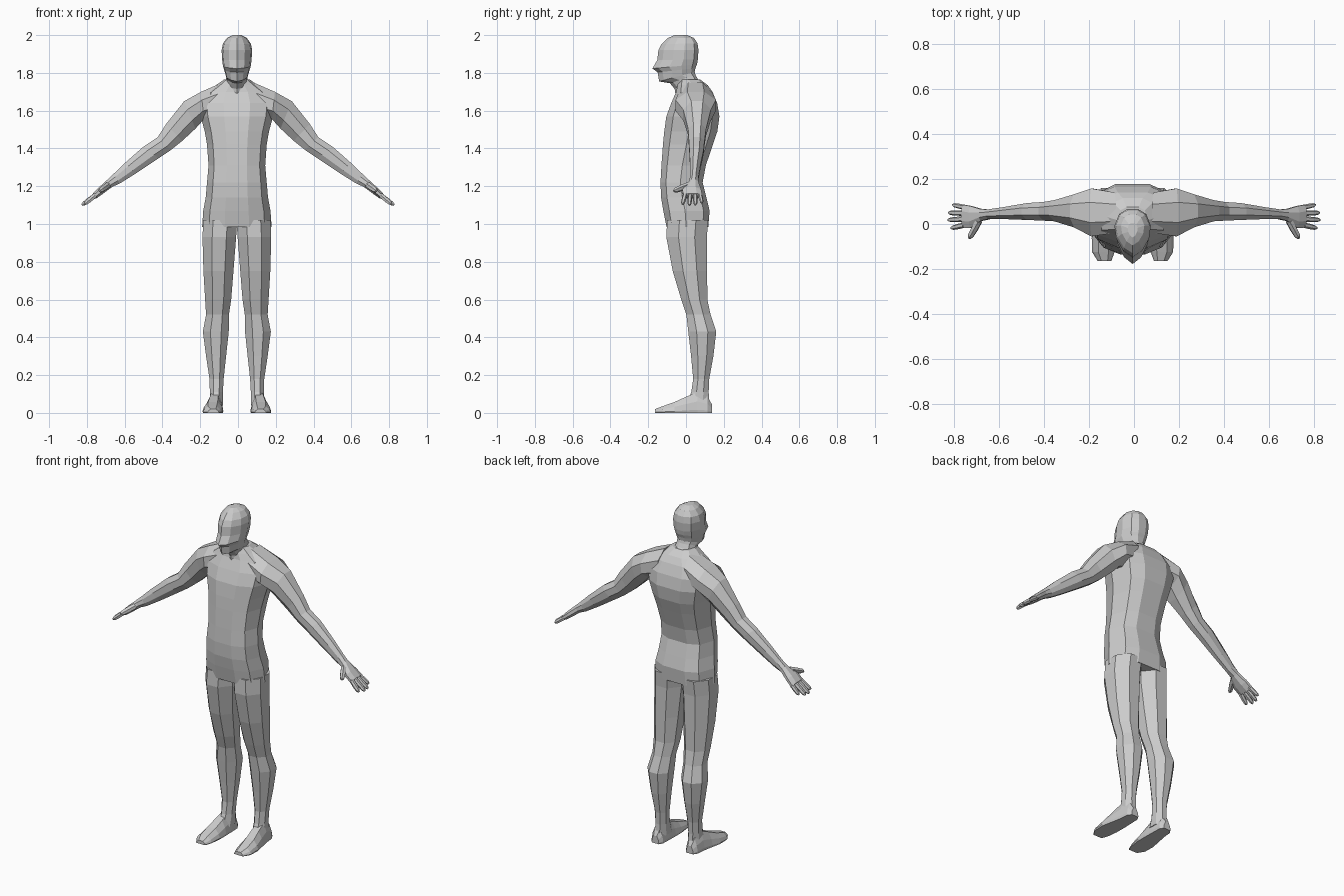
import bpy, bmesh
from mathutils import Vector

CX = -0.006  # the body sits slightly off the centre line

# Half cross-sections: (side fraction, fraction from first to second edge)
BODY = [(.35, 0), (.8, .13), (1, .47), (.8, .87), (.4, 1)]
HEAD = [(0, 0), (.52, .13), (.9, .38), (1, .65), (.74, .9), (.3, 1)]
OCT = [(.42, 0), (1, .3), (1, .7), (.42, 1)]
FOOT = [(.45, 0), (.85, .45), (1, .85), (.95, 1)]
HEX = [(.55, 0), (1, .5), (.55, 1)]


def loft(name, profile, rows):
    """Skin rings; each row is (edge point A, edge point B, side vector)."""
    bm = bmesh.new()
    full = profile + [(-s, t) for s, t in reversed(profile) if s > 0]
    rings = []
    for a, b, side in rows:
        a, b, side = Vector(a), Vector(b), Vector(side)
        rings.append([bm.verts.new(a.lerp(b, t) + side * s) for s, t in full])
    n = len(full)
    for r, q in zip(rings, rings[1:]):
        for i in range(n):
            j = (i + 1) % n
            bm.faces.new((r[i], r[j], q[j], q[i]))
    bm.faces.new(rings[0])
    bm.faces.new(rings[-1])
    bmesh.ops.recalc_face_normals(bm, faces=bm.faces)
    me = bpy.data.meshes.new(name)
    bm.to_mesh(me)
    bm.free()
    ob = bpy.data.objects.new(name, me)
    bpy.context.collection.objects.link(ob)
    return ob


# Torso: z, half width, front y, back y
torso = [(.985, .184, -.103, .118), (1.07, .178, -.12, .125), (1.14, .165, -.132, .108),
         (1.22, .158, -.135, .088), (1.31, .15, -.13, .105), (1.42, .158, -.122, .142),
         (1.49, .17, -.115, .166), (1.57, .192, -.104, .177), (1.64, .2, -.078, .165),
         (1.70, .165, -.052, .14), (1.735, .11, -.045, .115), (1.765, .068, -.035, .075)]
loft("torso", BODY, [((CX, f, z), (CX, b, z), (w, 0, 0)) for z, w, f, b in torso])

# Head and neck: half width, front y, front z, back y, back z
head = [(.09, -.055, 1.68, .11, 1.735), (.06, -.06, 1.715, .062, 1.768),
        (.056, -.085, 1.745, .05, 1.79), (.059, -.142, 1.755, .046, 1.805),
        (.068, -.15, 1.803, .05, 1.825), (.074, -.178, 1.823, .058, 1.845),
        (.078, -.152, 1.868, .063, 1.872), (.081, -.146, 1.92, .066, 1.92),
        (.074, -.13, 1.952, .061, 1.957), (.052, -.095, 1.985, .042, 1.985),
        (.022, -.06, 2.0, .005, 2.0)]
loft("head", HEAD, [((CX, f, zf), (CX, b, zb), (w, 0, 0)) for w, f, zf, b, zb in head])

# Leg: z, inner x, outer x, front y, back y
leg = [(1.02, -.002, .178, -.1, .118), (.93, .004, .182, -.104, .11),
       (.75, .018, .177, -.07, .112), (.6, .03, .168, -.025, .113),
       (.52, .042, .163, .002, .13), (.43, .043, .18, .012, .16),
       (.3, .057, .163, .027, .145), (.18, .07, .145, .038, .123),
       (.11, .074, .143, .028, .12), (.04, .074, .143, .0, .125)]
# Foot: y, inner x, outer x, top z
foot = [(.137, .09, .137, .045), (.115, .076, .152, .085), (.06, .074, .158, .11),
        (.0, .072, .17, .085), (-.06, .072, .182, .058), (-.125, .08, .18, .035),
        (-.165, .095, .155, .02)]
# Arm and palm: top x, top z, bottom x, bottom z, front y, back y
arm = [(.08, 1.75, .1, 1.57, -.04, .14), (.195, 1.70, .18, 1.555, -.055, .158),
       (.285, 1.65, .225, 1.505, -.015, .132), (.38, 1.53, .295, 1.44, .012, .106),
       (.425, 1.46, .355, 1.392, .015, .098), (.5, 1.41, .42, 1.348, .018, .093),
       (.6, 1.322, .54, 1.268, .022, .075), (.66, 1.264, .625, 1.215, .022, .065),
       (.69, 1.236, .665, 1.197, .014, .066), (.735, 1.195, .715, 1.16, -.018, .08),
       (.768, 1.162, .752, 1.134, -.016, .086)]
# Fingers: base (x, y, z), tip (x, y, z), radius
fingers = [("thumb", (.69, .012, 1.205), (.732, -.064, 1.175), .015),
           ("index_finger", (.755, -.005, 1.153), (.812, -.018, 1.105), .012),
           ("middle_finger", (.755, .022, 1.153), (.826, .018, 1.1), .012),
           ("ring_finger", (.755, .048, 1.153), (.824, .05, 1.102), .012),
           ("little_finger", (.75, .074, 1.153), (.806, .085, 1.112), .011)]

for label, s in (("right", -1), ("left", 1)):
    loft(label + "_leg", OCT,
         [((CX + s * (i + o) / 2, f, z), (CX + s * (i + o) / 2, b, z), ((o - i) / 2, 0, 0))
          for z, i, o, f, b in leg])
    loft(label + "_foot", FOOT,
         [((CX + s * (i + o) / 2, y, t), (CX + s * (i + o) / 2, y, 0), ((o - i) / 2, 0, 0))
          for y, i, o, t in foot])
    loft(label + "_arm", OCT,
         [((s * xt, (f + b) / 2, zt), (s * xb, (f + b) / 2, zb), (0, (b - f) / 2, 0))
          for xt, zt, xb, zb, f, b in arm])
    for name, base, tip, r in fingers:
        p, q = Vector(base), Vector(tip)
        up = Vector((.64, 0, .77))
        side = up.cross(q - p).normalized()
        rows = []
        for t, k in ((0, 1), (.5, 1), (.85, .85), (1, .45)):
            c = p.lerp(q, t)
            rows.append([Vector((v.x * s, v.y, v.z)) for v in
                         (c + up * r * k, c - up * r * k, side * r * k)])
        loft(label + "_" + name, HEX, rows)
